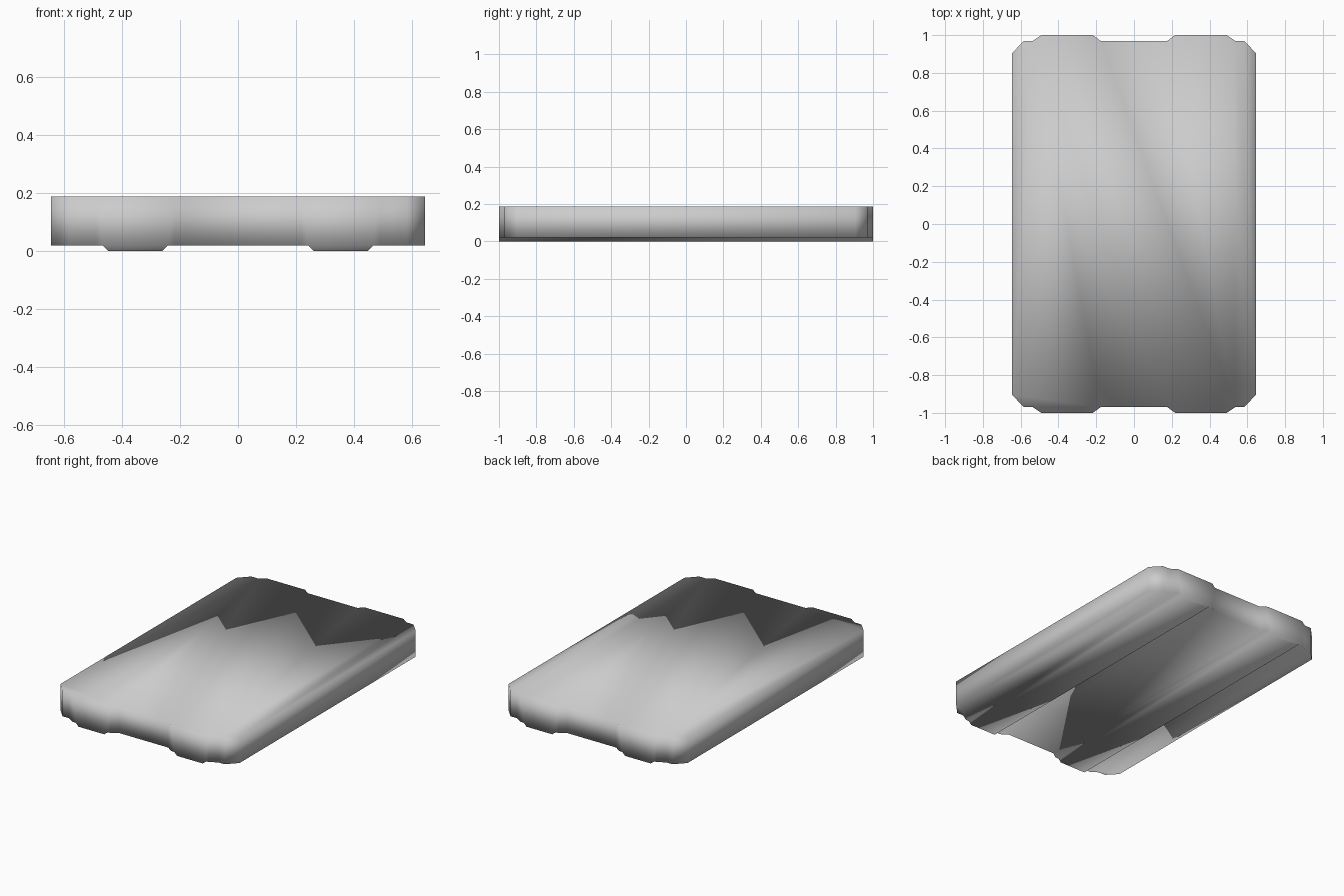
import bpy
import bmesh

if "Cube" in bpy.data.objects:
    bpy.data.objects.remove(bpy.data.objects["Cube"])

TOP, BELLY = 0.188, 0.02          # slab top and underside heights
RAIL_IN, RAIL_OUT, CHAMFER = 0.242, 0.467, 0.02

# Quarter outline of the slab, from the right side round to the end notch
quarter = [(0.645, 0.905), (0.583, 0.97), (0.535, 0.97),
           (0.49, 1.0), (0.218, 1.0), (0.177, 0.97)]
back = quarter + [(-x, y) for x, y in reversed(quarter)]
outline = back + [(-x, -y) for x, y in back]

# Slab: outline extruded up
bm = bmesh.new()
base = bm.faces.new([bm.verts.new((x, y, BELLY)) for x, y in outline])
ext = bmesh.ops.extrude_face_region(bm, geom=[base], use_keep_orig=True)
for v in ext["geom"]:
    if isinstance(v, bmesh.types.BMVert):
        v.co.z = TOP


def belly_faces():
    return [f for f in bm.faces if all(abs(v.co.z - BELLY) < 1e-5 for v in f.verts)]


# Cut the underside into strips
for x in (-RAIL_OUT, -RAIL_IN, RAIL_IN, RAIL_OUT):
    faces = belly_faces()
    edges = {e for f in faces for e in f.edges}
    verts = {v for f in faces for v in f.verts}
    bmesh.ops.bisect_plane(bm, geom=faces + list(edges) + list(verts),
                           plane_co=(x, 0, 0), plane_no=(1, 0, 0))

# Two full-length runner rails with sloped flanks
strips = [f for f in belly_faces()
          if RAIL_IN < abs(f.calc_center_median().x) < RAIL_OUT]
ext = bmesh.ops.extrude_face_region(bm, geom=strips)
mid = (RAIL_IN + RAIL_OUT) / 2
for v in ext["geom"]:
    if isinstance(v, bmesh.types.BMVert):
        v.co.z = 0
        side = 1 if v.co.x > 0 else -1
        v.co.x += side * (CHAMFER if abs(v.co.x) < mid else -CHAMFER)
bmesh.ops.delete(bm, geom=[f for f in strips if f.is_valid], context="FACES_ONLY")
bmesh.ops.recalc_face_normals(bm, faces=bm.faces)

# Smooth shading all round, as one soft block
for f in bm.faces:
    f.smooth = True
mesh = bpy.data.meshes.new("railed_slab")
bm.to_mesh(mesh)
bm.free()
slab = bpy.data.objects.new("railed_slab", mesh)
bpy.context.collection.objects.link(slab)
